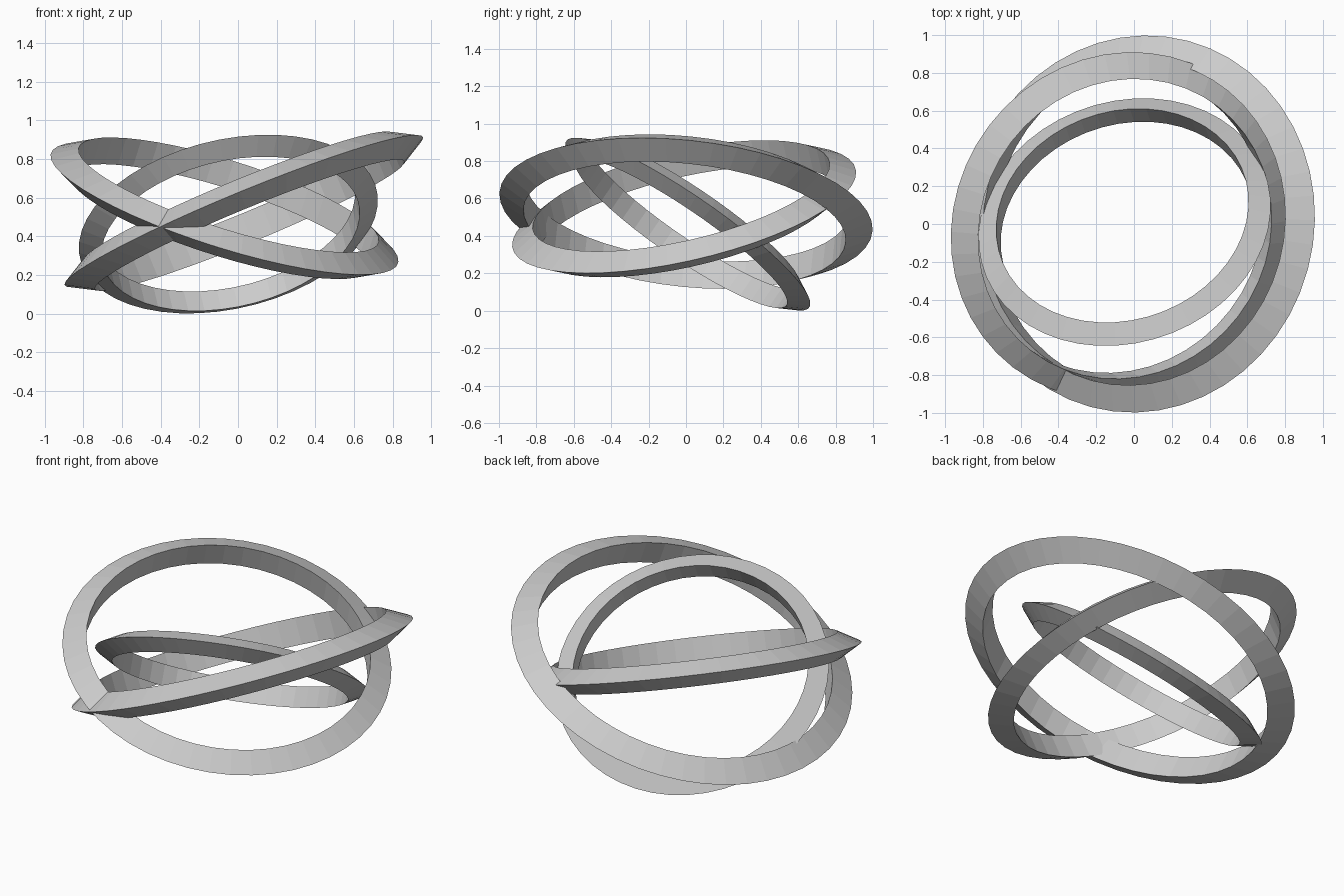
import bpy
import bmesh
from math import cos, sin, tau
from mathutils import Vector

cube = bpy.data.objects.get("Cube")
if cube:
    bpy.data.objects.remove(cube, do_unlink=True)

# Single grey material
grey = bpy.data.materials.new("light_grey")
grey.use_nodes = True
colour = (0.6, 0.6, 0.6, 1.0)
grey.diffuse_color = colour
grey.node_tree.nodes["Principled BSDF"].inputs["Base Color"].default_value = colour

SEGMENTS = 48
SIDES = 3
THICKNESS = 0.091  # section radius as a share of the outer radius


def make_ring(name, outer, centre, axis):
    """Ring of triangular section: sharp outer edge, flat inner wall."""
    minor = outer * THICKNESS
    major = outer - minor
    bm = bmesh.new()
    loops = []
    for i in range(SEGMENTS):
        a = tau * i / SEGMENTS
        loop = []
        for j in range(SIDES):
            b = tau * j / SIDES
            r = major + minor * cos(b)
            loop.append(bm.verts.new((r * cos(a), r * sin(a), minor * sin(b))))
        loops.append(loop)
    for i, loop in enumerate(loops):
        following = loops[(i + 1) % SEGMENTS]
        for j in range(SIDES):
            k = (j + 1) % SIDES
            bm.faces.new((loop[j], following[j], following[k], loop[k]))
    bmesh.ops.recalc_face_normals(bm, faces=bm.faces)
    mesh = bpy.data.meshes.new(name)
    bm.to_mesh(mesh)
    bm.free()
    mesh.materials.append(grey)
    ring = bpy.data.objects.new(name, mesh)
    ring.location = centre
    ring.rotation_mode = "QUATERNION"
    ring.rotation_quaternion = Vector((0, 0, 1)).rotation_difference(Vector(axis))
    bpy.context.collection.objects.link(ring)


# Three interlocked rings, each tilted along its own axis
make_ring("large_ring", 1.003, (0.03, 0, 0.53), (-0.38, 0.10, 0.92))
make_ring("middle_ring", 0.942, (-0.07, -0.01, 0.545), (0.295, -0.215, 0.93))
make_ring("small_ring", 0.788, (-0.05, 0.01, 0.463), (-0.19, 0.555, 0.81))
